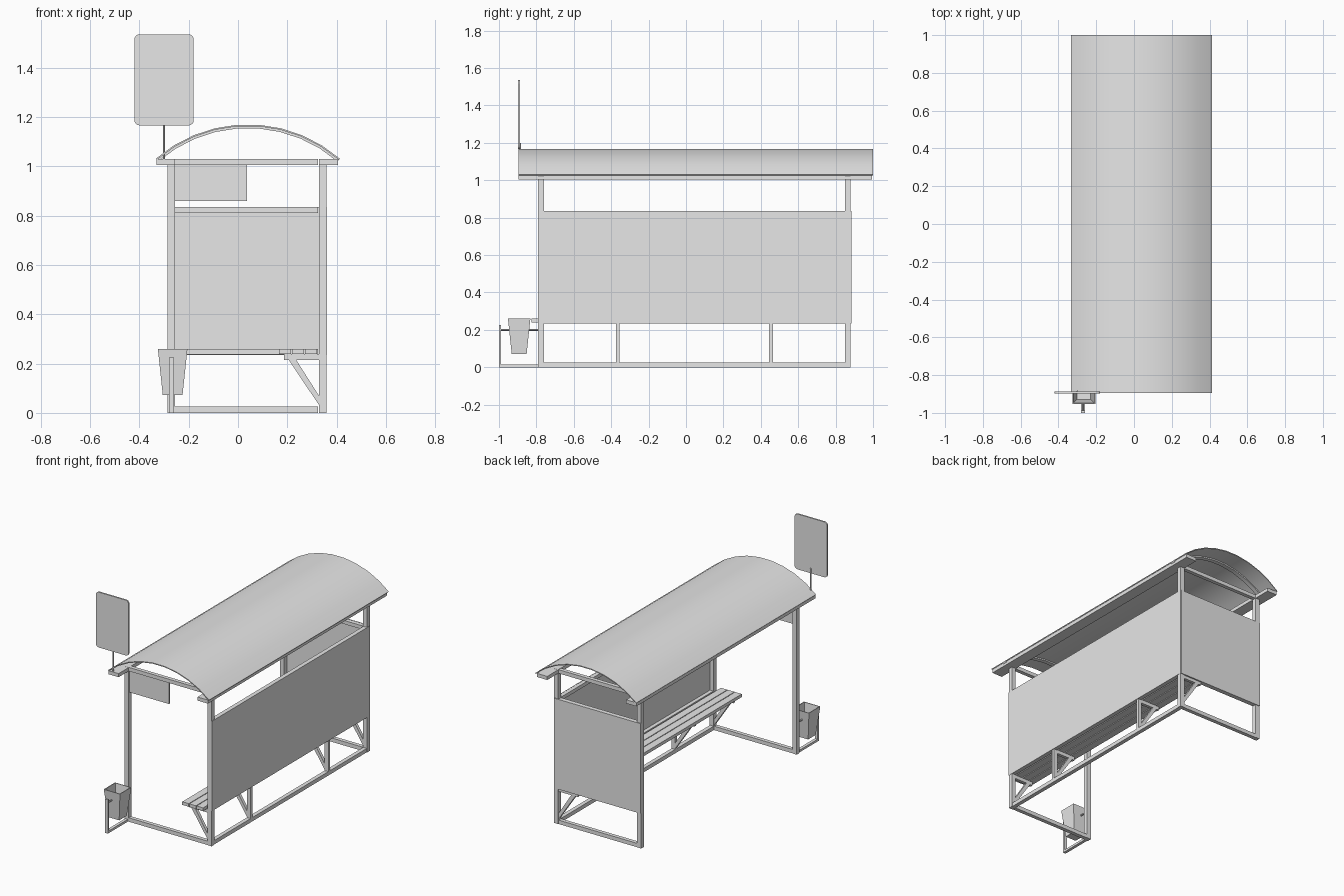
import bpy, bmesh, math
from mathutils import Vector

if "Cube" in bpy.data.objects:
    bpy.data.objects.remove(bpy.data.objects["Cube"])

grey = bpy.data.materials.new("plain_grey")
grey.diffuse_color = (0.8, 0.8, 0.8, 1)
grey.use_nodes = True
grey.node_tree.nodes["Principled BSDF"].inputs["Base Color"].default_value = grey.diffuse_color


def finish(name, bm):
    bmesh.ops.recalc_face_normals(bm, faces=bm.faces)
    me = bpy.data.meshes.new(name)
    bm.to_mesh(me)
    bm.free()
    me.materials.append(grey)
    ob = bpy.data.objects.new(name, me)
    bpy.context.collection.objects.link(ob)
    return ob


def box(name, x0, x1, y0, y1, z0, z1):
    bm = bmesh.new()
    bmesh.ops.create_cube(bm, size=1)
    for v in bm.verts:
        v.co = Vector((x0 + (v.co.x + .5) * (x1 - x0),
                       y0 + (v.co.y + .5) * (y1 - y0),
                       z0 + (v.co.z + .5) * (z1 - z0)))
    return finish(name, bm)


def prism(name, pts, y0, y1):
    """Extrude an (x, z) outline along y."""
    bm = bmesh.new()
    f = bm.faces.new([bm.verts.new((x, y0, z)) for x, z in pts])
    r = bmesh.ops.extrude_face_region(bm, geom=[f])
    bmesh.ops.translate(bm, vec=(0, y1 - y0, 0),
                        verts=[g for g in r["geom"] if isinstance(g, bmesh.types.BMVert)])
    return finish(name, bm)


def rod(name, a, b, r, sides=10):
    a, b = Vector(a), Vector(b)
    bm = bmesh.new()
    bmesh.ops.create_cone(bm, cap_ends=True, segments=sides, radius1=r, radius2=r,
                          depth=(b - a).length)
    bm.transform((b - a).to_track_quat('Z', 'Y').to_matrix().to_4x4())
    bmesh.ops.translate(bm, vec=(a + b) / 2, verts=bm.verts)
    return finish(name, bm)


def smooth(ob):
    bpy.ops.object.select_all(action='DESELECT')
    ob.select_set(True)
    bpy.context.view_layer.objects.active = ob
    bpy.ops.object.shade_smooth_by_angle(angle=math.radians(30))


XL, XR, YF, YB, T = -.285, .355, -.79, .85, .03

# Corner posts
for side, x in (("left", XL), ("right", XR - T + .003)):
    for end, y in (("front", YF), ("back", YB)):
        box(f"{end}_{side}_post", x, x + T, y, y + T, 0, 1.03)

# Cross rails at the floor and under the roof
for end, y in (("front", YF), ("back", YB)):
    box(f"{end}_floor_rail", XL + T, XR - T, y + .002, y + T - .002, 0, .026)
    box(f"{end}_roof_beam", XL + T, XR - T, y + .002, y + T - .002, 1.005, 1.03)
box("side_floor_rail", XR - T + .003, XR, YF + T, YB, 0, .026)

# Wall panels with their inner rails
box("side_wall_panel", XR, XR + .005, YF, YB + T, .235, .835)
box("back_wall_panel", XL, XR, YB + T, YB + T + .005, .235, .835)
for z in (.236, .81):
    box("back_wall_rail", XL + T, XR - T, YB + .003, YB + T, z, z + .024)
    box("side_wall_rail", XR - T + .005, XR, YF + T, YB, z, z + .024)

# Short posts and bench brackets
for y in (-.365, .455):
    box("short_post", XR - T + .003, XR, y - .01, y + .01, .02, .25)
for y in (-.775, -.365, .455, .864):
    box("bench_arm", .187, .33, y - .01, y + .01, .215, .239)
    prism("bench_brace", [(.205, .216), (.235, .216), (.333, .062), (.333, .025)],
          y - .01, y + .01)

# Bench slats
for i in range(3):
    x = .166 + i * .053
    box("bench_slat", x, x + .048, -.825, .85, .239, .26)

# Eave boards
box("left_eave_board", -.33, XL + T, -.895, .995, 1.005, 1.029)
box("right_eave_board", XR - T + .003, .405, -.895, .995, 1.005, 1.029)


# Curved roof sheet and ribs
def arch(r):
    half = math.radians(40.9)
    return [(.04 + r * math.sin(a), .6 + r * math.cos(a))
            for a in (-half + 2 * half * i / 9 for i in range(10))]


def vault(name, outer, inner, y0, y1):
    bm = bmesh.new()
    ring = [[bm.verts.new((x, y, z)) for x, z in arch(r)]
            for r, y in ((outer, y0), (outer, y1), (inner, y1), (inner, y0))]
    for k in range(4):
        a, b = ring[k], ring[(k + 1) % 4]
        for i in range(9):
            bm.faces.new((a[i], a[i + 1], b[i + 1], b[i]))
    for i in (0, 9):
        bm.faces.new([r[i] for r in ring])
    smooth(finish(name, bm))


vault("roof_sheet", .57, .564, -.895, 1.0)
for y in (YF, YB):
    vault("roof_rib", .564, .555, y, y + T)

# Hanging panel under the front beam
box("hanging_panel", XL + T, .037, -.78, -.77, .86, 1.006)

# Roof-top board with rounded corners, and its pole
pts = []
for cx, cz, start in ((-.2, 1.515, 0), (-.4, 1.515, 90), (-.4, 1.186, 180), (-.2, 1.186, 270)):
    for i in range(5):
        a = math.radians(start + i * 22.5)
        pts.append((cx + .02 * math.cos(a), cz + .02 * math.sin(a)))
prism("sign_board", pts, -.898, -.888)
rod("sign_pole", (-.3, -.887, 1.01), (-.3, -.887, 1.2), .005)

# Waste bin: open tapered bucket with thin walls
bm = bmesh.new()
loops = []
for h, z in ((.04, .072), (.06, .26), (.055, .26), (.036, .08)):
    loops.append([bm.verts.new((-.265 + sx * h, -.892 + sy * h, z))
                  for sx, sy in ((-1, -1), (1, -1), (1, 1), (-1, 1))])
for a, b in zip(loops, loops[1:]):
    for i in range(4):
        j = (i + 1) % 4
        bm.faces.new((a[i], a[j], b[j], b[i]))
bm.faces.new(loops[0])
bm.faces.new(loops[-1])
finish("waste_bin", bm)

# Bin stand
box("bin_stand_foot", -.28, -.26, -1.0, YF, 0, .015)
box("bin_stand_upright", -.28, -.26, -1.0, -.988, 0, .225)
for y0, y1 in ((-1.0, -.944), (-.84, YF)):
    rod("bin_pivot", (-.27, y0, .2), (-.27, y1, .2), .005)
